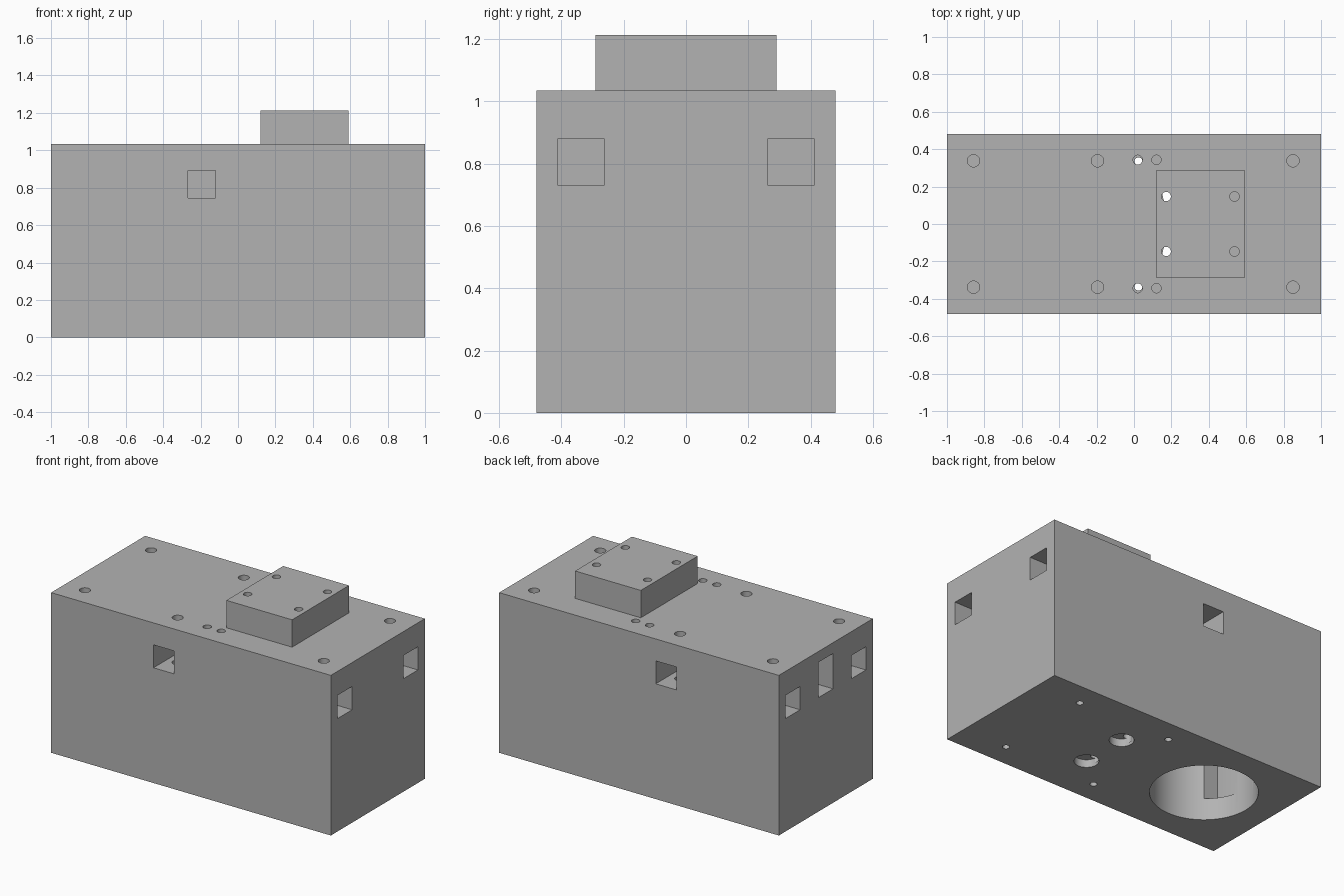
import bpy
import math

if "Cube" in bpy.data.objects:
    bpy.data.objects.remove(bpy.data.objects["Cube"], do_unlink=True)

grey = bpy.data.materials.new("plain grey")
grey.use_nodes = True
COLOUR = (0.45, 0.45, 0.45, 1)
grey.diffuse_color = COLOUR
grey.node_tree.nodes["Principled BSDF"].inputs["Base Color"].default_value = COLOUR

TOP, CAP, HALF_Y = 1.035, 1.212, 0.48


def box(name, x, y, z):
    """Box from (low, high) pairs."""
    bpy.ops.mesh.primitive_cube_add(size=1, location=[sum(p) / 2 for p in (x, y, z)])
    ob = bpy.context.object
    ob.name = name
    ob.scale = [p[1] - p[0] for p in (x, y, z)]
    bpy.ops.object.transform_apply(location=True, rotation=False, scale=True)
    ob.data.materials.append(grey)
    return ob


def bore(name, x, y, radius, low, high, sides=32):
    bpy.ops.mesh.primitive_cylinder_add(vertices=sides, radius=radius, depth=high - low,
                                        location=(x, y, (low + high) / 2))
    ob = bpy.context.object
    ob.name = name
    ob.data.materials.append(grey)
    return ob


def cut(target, cutters):
    bpy.context.view_layer.objects.active = target
    for c in cutters:
        m = target.modifiers.new(c.name, 'BOOLEAN')
        m.operation, m.solver, m.object = 'DIFFERENCE', 'EXACT', c
        bpy.ops.object.modifier_apply(modifier=m.name)


# Main housing and the raised mounting block
housing = box("housing", (-1, 1), (-HALF_Y, HALF_Y), (0, TOP))
block = box("mounting_block", (0.12, 0.59), (-0.29, 0.29), (TOP, CAP))

# Round opening underneath with a square chamber above its rim
body_cuts = [
    bore("round_opening", -0.525, 0, 0.313, -0.1, 0.6, 96),
    box("chamber", (-0.83, -0.22), (-0.24, 0.24), (0.14, 0.97)),
    box("cable_slot", (-1.1, -0.8), (-0.073, 0.077), (0.737, 0.965)),
]
shared_cuts = []

for s in (-1, 1):
    y = s * 0.338
    # Nut pockets in the ends and the long sides
    span = sorted((s * 0.263, s * 0.41))
    body_cuts.append(box("end_pocket", (0.78, 1.1), span, (0.73, 0.88)))
    body_cuts.append(box("end_pocket", (-1.1, -0.78), span, (0.73, 0.88)))
    body_cuts.append(box("side_pocket", (-0.268, -0.12), sorted((s * 0.262, s * 0.6)), (0.745, 0.893)))
    # Large bolt holes down through the pockets
    for x in (-0.858, -0.195, 0.85):
        body_cuts.append(bore("bolt_hole", x, y, 0.033, 0.6, 1.1))
    # Small holes beside the block
    body_cuts.append(bore("small_through_hole", 0.02, s * 0.343, 0.025, 0.5, 1.1))
    body_cuts.append(bore("small_hole", 0.12, s * 0.343, 0.025, 0.6, 1.1))
    # Holes in the underside
    body_cuts.append(bore("base_hole", 0.024, s * 0.335, 0.021, -0.1, 0.55))
    body_cuts.append(bore("base_hole", 0.684, s * 0.33, 0.021, -0.1, 0.3))
    body_cuts.append(bore("counterbore", 0.225, s * 0.157, 0.072, -0.1, 0.05))
    # Holes through the block
    shared_cuts.append(bore("block_through_hole", 0.172, s * 0.147, 0.025, 0.02, 1.3))
    shared_cuts.append(bore("block_hole", 0.537, s * 0.147, 0.025, 0.7, 1.3))

cut(housing, body_cuts + shared_cuts)
cut(block, shared_cuts)

for c in body_cuts + shared_cuts:
    bpy.data.objects.remove(c, do_unlink=True)

# Smooth bores with crisp edges
for ob in (housing, block):
    bpy.ops.object.select_all(action='DESELECT')
    ob.select_set(True)
    bpy.context.view_layer.objects.active = ob
    bpy.ops.object.shade_smooth_by_angle(angle=math.radians(30))
